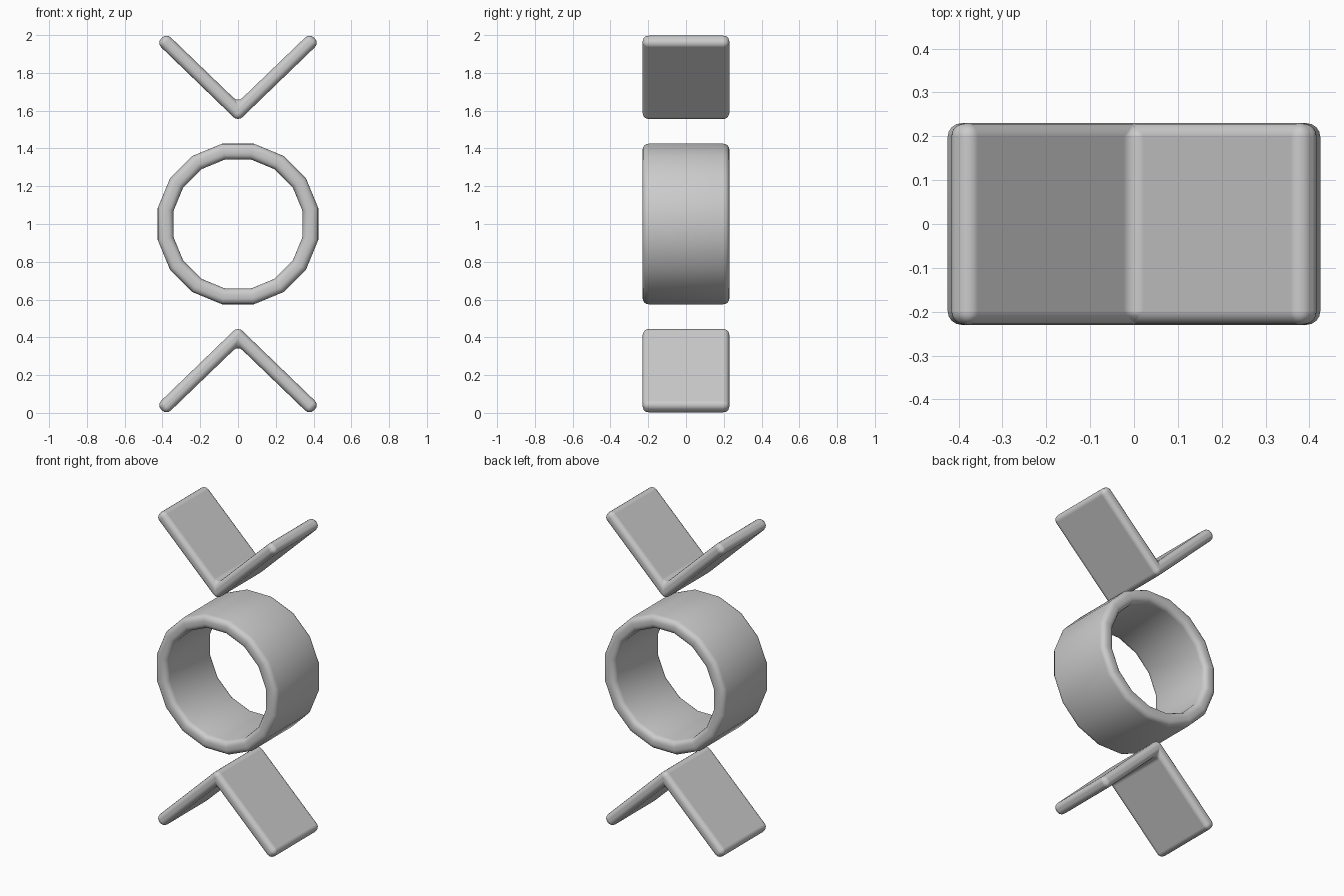
import bpy
import bmesh
from math import cos, sin, pi

cube = bpy.data.objects.get("Cube")
if cube:
    bpy.data.objects.remove(cube, do_unlink=True)

HALF_DEPTH = 0.23
MID_Z = 1.0

grey = bpy.data.materials.new("light grey")
grey.use_nodes = True
colour = (0.6, 0.6, 0.6, 1)
grey.diffuse_color = colour
grey.node_tree.nodes["Principled BSDF"].inputs["Base Color"].default_value = colour


def band(name, outer, inner, closed):
    """Thick strip between two matching x-z outlines, as deep as the model, with rounded rims."""
    bm = bmesh.new()
    rows = []
    for (xo, zo), (xi, zi) in zip(outer, inner):
        corners = [(xo, -HALF_DEPTH, zo), (xo, HALF_DEPTH, zo),
                   (xi, HALF_DEPTH, zi), (xi, -HALF_DEPTH, zi)]
        rows.append([bm.verts.new(c) for c in corners])
    pairs = list(zip(rows, rows[1:]))
    if closed:
        pairs.append((rows[-1], rows[0]))
    else:
        bm.faces.new(rows[0])
        bm.faces.new(rows[-1])
    for a, b in pairs:
        for k in range(4):
            n = (k + 1) % 4
            bm.faces.new((a[k], a[n], b[n], b[k]))
    bmesh.ops.recalc_face_normals(bm, faces=bm.faces)
    for f in bm.faces:
        f.smooth = True
    mesh = bpy.data.meshes.new(name)
    bm.to_mesh(mesh)
    bm.free()
    mesh.materials.append(grey)
    obj = bpy.data.objects.new(name, mesh)
    bpy.context.collection.objects.link(obj)
    bev = obj.modifiers.new("rounded rims", "BEVEL")
    bev.width = 0.032
    bev.segments = 4
    bev.limit_method = 'ANGLE'
    bev.angle_limit = pi / 4
    bev.harden_normals = not closed
    return obj


def circle(apothem, sides=16):
    r = apothem / cos(pi / sides)
    angles = [2 * pi * (i + 0.5) / sides for i in range(sides)]
    return [(r * cos(a), MID_Z + r * sin(a)) for a in angles]


# Central ring
band("ring", circle(0.425), circle(0.342), True)

# Bent plates: the lower one peaks upward, the upper one is its mirror image
outer_edge = [(-0.43, 0.042), (0, 0.457), (0.43, 0.042)]
inner_edge = [(-0.379, -0.01), (0, 0.355), (0.379, -0.01)]


def flip(points):
    return [(x, 2 * MID_Z - z) for x, z in points]


band("lower_chevron", outer_edge, inner_edge, False)
band("upper_chevron", flip(outer_edge), flip(inner_edge), False)
